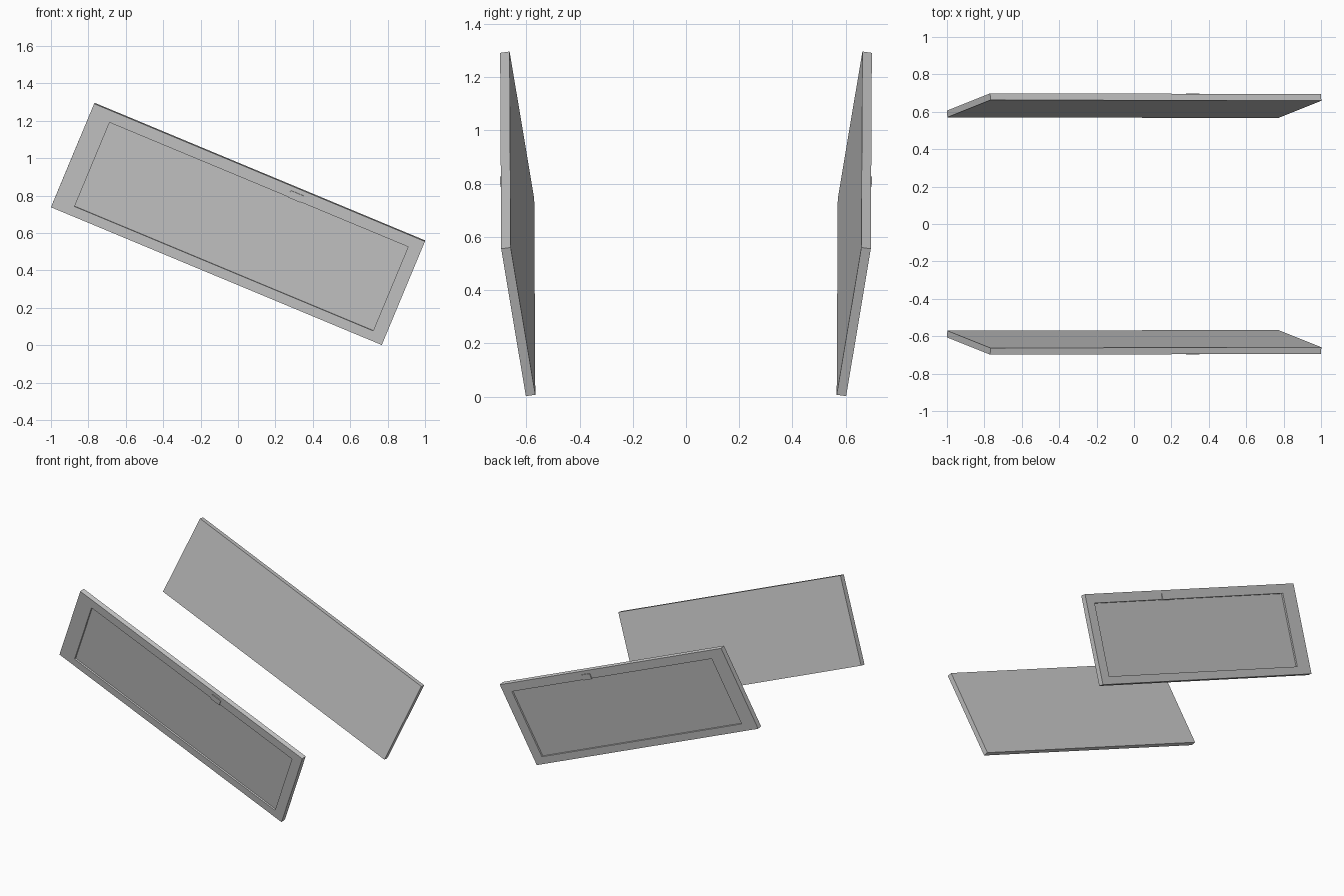
import bpy
from mathutils import Vector

if "Cube" in bpy.data.objects:
    bpy.data.objects.remove(bpy.data.objects["Cube"])

LENGTH, HEIGHT, THICK, RECESS = 1.916, 0.607, 0.036, 0.012

# Panel frame: lower left outer corner, long axis, short axis, outward normal
corner = Vector((-1.0, -0.606, 0.738))
along = Vector((1.77, 0.004, -0.737)).normalized()
up = Vector((0.23, -0.092, 0.55))
up = (up - along * up.dot(along)).normalized()
out = along.cross(up)


def loop(u0, u1, v0, v1, depth):
    """Rectangle on the panel, raised by depth along the outward normal."""
    return [corner + along * u + up * v + out * depth
            for u, v in ((u0, v0), (u1, v0), (u1, v1), (u0, v1))]


def stacked(name, loops):
    """Skin consecutive rectangles, cap both ends, mirror to the other side."""
    verts = [p for ring in loops for p in ring]
    faces = [(3, 2, 1, 0)]
    for k in range(0, len(verts) - 4, 4):
        for i in range(4):
            j = (i + 1) % 4
            faces.append((k + i, k + j, k + 4 + j, k + 4 + i))
    n = len(verts)
    faces.append((n - 4, n - 3, n - 2, n - 1))
    mesh = bpy.data.meshes.new(name)
    mesh.from_pydata(verts, [], faces)
    obj = bpy.data.objects.new(name, mesh)
    bpy.context.collection.objects.link(obj)
    mirror = obj.modifiers.new("other_side", "MIRROR")
    mirror.use_axis = (False, True, False)
    mirror.use_clip = False
    return obj


# Door panel slab with a recessed field on its outer face
full = (0, LENGTH, 0, HEIGHT)
field = (0.115, 1.844, 0.053, 0.545)
stacked("door_panel", [loop(*full, -THICK), loop(*full, 0),
                       loop(*field, 0), loop(*field, -RECESS)])

# Small latch block on the upper rail
latch = (1.149, 1.222, 0.543, 0.583)
stacked("latch", [loop(*latch, -RECESS), loop(*latch, 0.006)])
